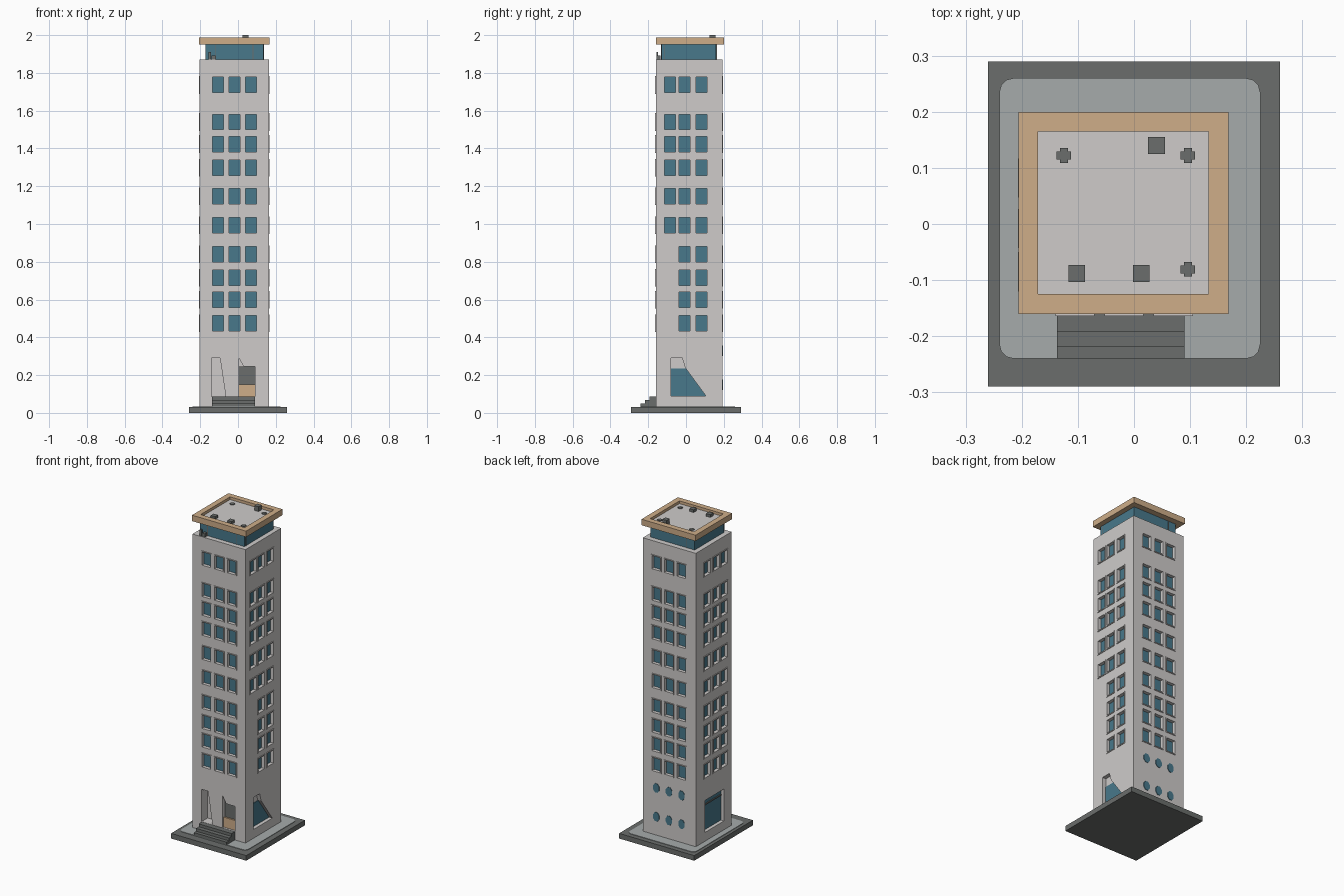
import bpy, bmesh, math

if "Cube" in bpy.data.objects:
    bpy.data.objects.remove(bpy.data.objects["Cube"])

X0, X1, Y0, Y1 = -0.203, 0.164, -0.16, 0.193   # tower walls


def mat(name, r, g, b):
    m = bpy.data.materials.new(name)
    m.diffuse_color = (r, g, b, 1)
    m.use_nodes = True
    m.node_tree.nodes["Principled BSDF"].inputs["Base Color"].default_value = m.diffuse_color
    return m


WALL = mat("pale_wall", 0.62, 0.60, 0.59)
GLASS = mat("teal_glass", 0.065, 0.19, 0.26)
TAN = mat("tan_trim", 0.62, 0.42, 0.25)
DARK = mat("dark_grey", 0.145, 0.155, 0.15)
PAVE = mat("pavement_grey", 0.38, 0.41, 0.41)


def solid(bm, ring_a, ring_b):
    """Closed prism between two matching rings of points."""
    a = [bm.verts.new(p) for p in ring_a]
    b = [bm.verts.new(p) for p in ring_b]
    n = len(a)
    bm.faces.new(a)
    bm.faces.new(b[::-1])
    for i in range(n):
        j = (i + 1) % n
        bm.faces.new((a[j], a[i], b[i], b[j]))


def box(bm, x0, x1, y0, y1, z0, z1):
    c = [(x0, y0), (x1, y0), (x1, y1), (x0, y1)]
    solid(bm, [(x, y, z0) for x, y in c], [(x, y, z1) for x, y in c])


def on_side(side, u, z, d):
    """Point on a tower side, d outward from the wall."""
    return {"front": (u, Y0 - d, z), "back": (u, Y1 + d, z),
            "right": (X1 + d, u, z), "left": (X0 - d, u, z)}[side]


def plate(bm, side, poly, d0, d1):
    solid(bm, [on_side(side, u, z, d0) for u, z in poly],
          [on_side(side, u, z, d1) for u, z in poly])


def rect(u0, u1, z0, z1):
    return [(u0, z0), (u1, z0), (u1, z1), (u0, z1)]


def finish(bm, name, material):
    bmesh.ops.recalc_face_normals(bm, faces=bm.faces[:])
    me = bpy.data.meshes.new(name)
    bm.to_mesh(me)
    bm.free()
    me.materials.append(material)
    ob = bpy.data.objects.new(name, me)
    bpy.context.collection.objects.link(ob)
    return ob


def boxes(name, material, *dims):
    bm = bmesh.new()
    for d in dims:
        box(bm, *d)
    return finish(bm, name, material)


# Ground slab, pavement and entrance steps
boxes("base_slab", DARK, (-0.26, 0.26, -0.29, 0.29, 0, 0.032))
bm = bmesh.new()
ring = []
for cx, cy, a0 in ((0.2, 0.235, 0), (-0.215, 0.235, 90), (-0.215, -0.215, 180), (0.2, -0.215, 270)):
    for k in range(4):
        a = math.radians(a0 + 30 * k)
        ring.append((cx + 0.025 * math.cos(a), cy + 0.025 * math.sin(a)))
solid(bm, [(x, y, 0.03) for x, y in ring], [(x, y, 0.035) for x, y in ring])
finish(bm, "pavement", PAVE)
boxes("entrance_steps", DARK,
      *[(-0.137, 0.09, y, Y0 + 0.002, 0.033, z)
        for y, z in ((-0.24, 0.051), (-0.218, 0.069), (-0.192, 0.087))])

# Tower windows: cutters, glass and frames
ROWS = (1.736, 1.54, 1.423, 1.298, 1.147, 0.994, 0.84, 0.715, 0.599, 0.474)
COLS = {"front": (-0.105, -0.018, 0.07), "back": (-0.105, -0.018, 0.07),
        "right": (-0.085, -0.008, 0.082), "left": (-0.085, -0.008, 0.082)}
W, H, F, DEEP = 0.029, 0.041, 0.006, -0.02
cut, glass, frame = bmesh.new(), bmesh.new(), bmesh.new()
for side, cols in COLS.items():
    for z in ROWS:
        for i, u in enumerate(cols):
            if side == "right" and i == 0 and z < 0.9:
                continue
            r = rect(u - W, u + W, z - H, z + H)
            plate(cut, side, r, DEEP, 0.02)
            plate(glass, side, r, DEEP - 0.002, DEEP + 0.003)
            for s in (-1, 1):
                a, b = sorted((u + s * W, u + s * (W + F)))
                plate(frame, side, rect(a, b, z - H - F, z + H + F), -0.002, 0.004)
                a, b = sorted((z + s * H, z + s * (H + F)))
                plate(frame, side, rect(u - W, u + W, a, b), -0.002, 0.004)

# Ground floor openings
left_win = rect(-0.085, 0.104, 0.09, 0.29)
right_win = [(-0.08, 0.09), (0.105, 0.09), (-0.005, 0.24), (-0.02, 0.29), (-0.08, 0.29)]
porch = [(-0.14, 0.088), (-0.065, 0.088), (-0.095, 0.29), (-0.14, 0.29)]
door = [(0.005, 0.088), (0.09, 0.088), (0.09, 0.245), (0.03, 0.245), (0.005, 0.29)]
plate(cut, "left", left_win, -0.025, 0.02)
plate(cut, "right", right_win, -0.025, 0.02)
plate(cut, "front", porch, -0.06, 0.02)
plate(cut, "front", door, -0.03, 0.02)
plate(glass, "left", rect(-0.085, 0.104, 0.09, 0.29), -0.027, -0.022)
plate(glass, "right", [(-0.08, 0.09), (0.105, 0.09), (-0.002, 0.236), (-0.08, 0.236)], -0.027, -0.022)
# small round windows low on the back
for z in (0.33, 0.15):
    for u in COLS["back"]:
        plate(glass, "back", [(u + 0.023 * math.cos(math.radians(22.5 + 45 * k)),
                               z + 0.03 * math.sin(math.radians(22.5 + 45 * k))) for k in range(8)],
              -0.002, 0.003)
finish(glass, "window_glass", GLASS)
finish(frame, "window_frames", WALL)

tower = boxes("tower_walls", WALL, (X0, X1, Y0, Y1, 0.03, 1.87))
cutter = finish(cut, "opening_cutter", WALL)
cutter.hide_render = True
mod = tower.modifiers.new("openings", "BOOLEAN")
mod.operation = "DIFFERENCE"
mod.solver = "EXACT"
mod.object = cutter
bpy.context.view_layer.objects.active = tower
bpy.ops.object.modifier_apply(modifier=mod.name)
bpy.data.objects.remove(cutter)

# Side window bar, front door panels
bm = bmesh.new()
plate(bm, "left", rect(-0.085, 0.104, 0.245, 0.253), -0.024, -0.017)
plate(bm, "front", rect(0.005, 0.09, 0.15, 0.245), -0.032, -0.022)
finish(bm, "door_and_window_bar", DARK)
bm = bmesh.new()
plate(bm, "front", rect(0.005, 0.09, 0.088, 0.15), -0.032, -0.012)
finish(bm, "door_base_panel", TAN)

# Glazed top floor with thin mullions and a small terrace unit
boxes("top_floor_glass", GLASS, (-0.172, 0.135, -0.13, 0.16, 1.868, 1.955))
boxes("top_floor_mullions", DARK,
      (0.078, 0.082, -0.133, -0.129, 1.87, 1.95), (-0.12, -0.116, -0.133, -0.129, 1.87, 1.95),
      (0.134, 0.138, -0.117, -0.113, 1.87, 1.95), (-0.12, -0.116, 0.159, 0.163, 1.87, 1.95))
boxes("terrace_unit", DARK, (-0.155, -0.142, -0.157, -0.147, 1.868, 1.91),
      (-0.139, -0.12, -0.157, -0.135, 1.868, 1.892))

# Roof: tan rim with a lower pale deck
bm = bmesh.new()
outer = [(-0.206, -0.16), (0.168, -0.16), (0.168, 0.2), (-0.206, 0.2)]
inner = [(-0.171, -0.125), (0.133, -0.125), (0.133, 0.165), (-0.171, 0.165)]
loops = [[bm.verts.new((x, y, z)) for x, y in c]
         for c, z in ((outer, 1.95), (outer, 1.987), (inner, 1.987), (inner, 1.95))]
for a, b in zip(loops, loops[1:] + loops[:1]):
    for i in range(4):
        j = (i + 1) % 4
        bm.faces.new((a[i], a[j], b[j], b[i]))
finish(bm, "roof_rim", TAN)
boxes("roof_deck", WALL, (-0.172, 0.134, -0.126, 0.166, 1.952, 1.97))

# Rooftop vents and flat cross-shaped markers
boxes("roof_vents", DARK,
      *[(x - 0.015, x + 0.015, y - 0.015, y + 0.015, 1.968, z)
        for x, y, z in ((0.04, 0.14, 2.0), (-0.102, -0.088, 1.987), (0.013, -0.088, 1.987))])
crosses = []
for x, y in ((-0.125, 0.122), (0.096, 0.122), (0.096, -0.081)):
    crosses += [(x - 0.013, x + 0.013, y - 0.007, y + 0.007, 1.968, 1.974),
                (x - 0.007, x + 0.007, y - 0.013, y + 0.013, 1.968, 1.9742)]
boxes("roof_markers", DARK, *crosses)
